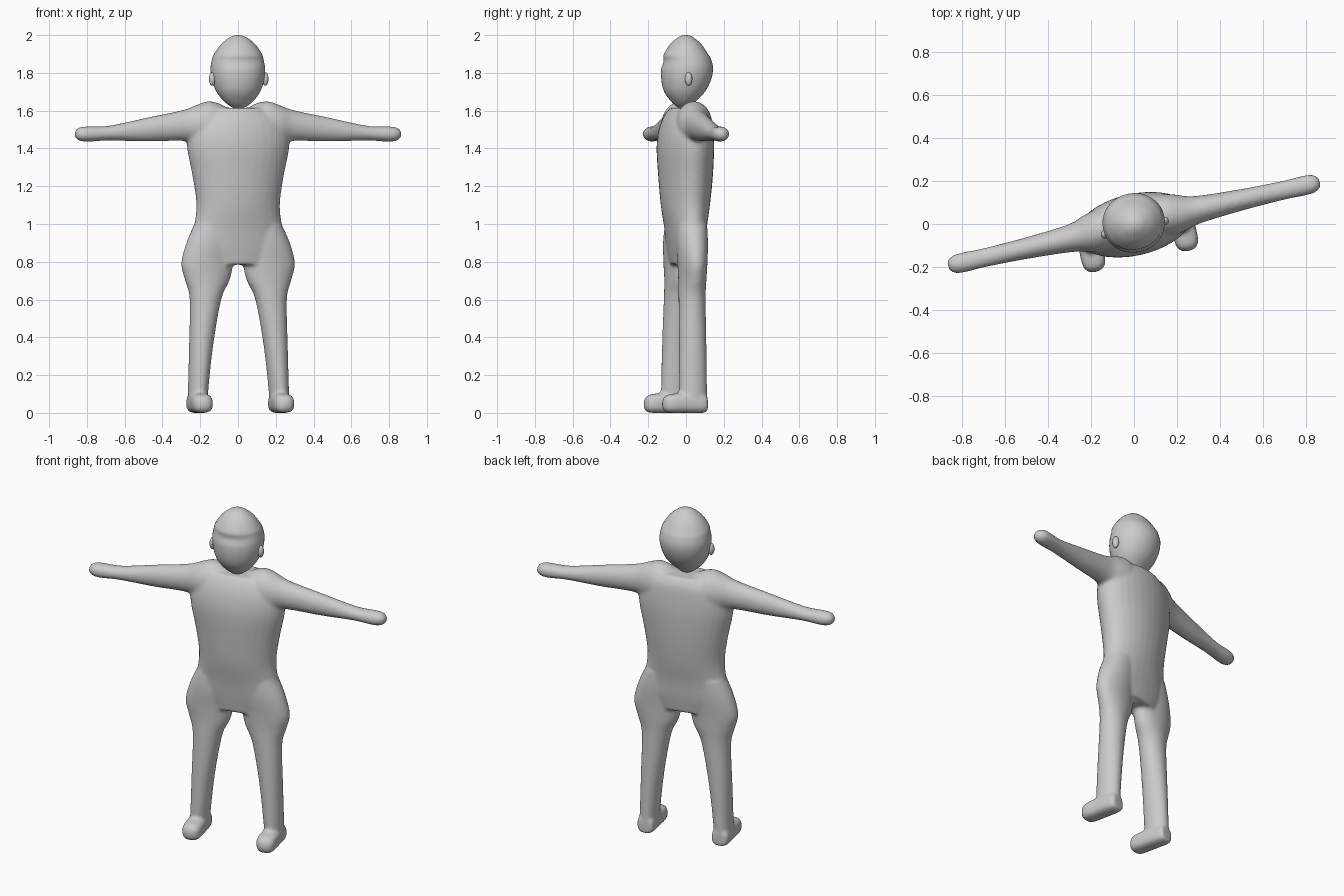
import bpy, bmesh, math
from mathutils import Vector

TURN = math.radians(12.7)  # the whole figure is turned slightly about z


def spline(rows, steps):
    """Catmull-Rom through rows of numbers."""
    out = []
    for i in range(len(rows) - 1):
        p = [rows[max(0, min(len(rows) - 1, i + k))] for k in (-1, 0, 1, 2)]
        for s in range(steps):
            t = s / steps
            out.append([0.5 * (2 * b + (c - a) * t + (2 * a - 5 * b + 4 * c - d) * t * t
                               + (3 * b - a - 3 * c + d) * t ** 3) for a, b, c, d in zip(*p)])
    return out + [list(rows[-1])]


def loft(bm, axis, rows, steps=4, seg=32, power=2.0, flip=1):
    """Rows: (position on axis, u min, u max, v min, v max); u, v are the other axes."""
    rings = []
    for w, u0, u1, v0, v1 in spline(rows, steps):
        ring = []
        for k in range(seg):
            a = 2 * math.pi * k / seg
            c, s = math.cos(a), math.sin(a)
            u = (u0 + u1) / 2 + (u1 - u0) / 2 * math.copysign(abs(c) ** (2 / power), c)
            v = (v0 + v1) / 2 + (v1 - v0) / 2 * math.copysign(abs(s) ** (2 / power), s)
            co = {'x': (w, u, v), 'y': (u, w, v), 'z': (u, v, w)}[axis]
            ring.append(bm.verts.new((co[0] * flip, co[1], co[2])))
        rings.append(ring)
    faces = [bm.faces.new((r[k], r[(k + 1) % seg], q[(k + 1) % seg], q[k]))
             for r, q in zip(rings, rings[1:]) for k in range(seg)]
    faces += [bm.faces.new(rings[0]), bm.faces.new(rings[-1])]
    bmesh.ops.recalc_face_normals(bm, faces=faces)


def finish(bm, name):
    for f in bm.faces:
        f.smooth = True
    mesh = bpy.data.meshes.new(name)
    bm.to_mesh(mesh)
    bm.free()
    ob = bpy.data.objects.new(name, mesh)
    bpy.context.collection.objects.link(ob)
    ob.rotation_euler.z = TURN
    return ob


# Body: torso, arms, legs and feet fused into one skin
bm = bmesh.new()
loft(bm, 'z', [
    (0.785, -.20, .20, -.075, .075), (0.88, -.26, .26, -.09, .09),
    (0.98, -.24, .24, -.105, .10), (1.10, -.225, .225, -.127, .12),
    (1.25, -.245, .245, -.14, .135), (1.40, -.275, .275, -.147, .14),
    (1.50, -.27, .27, -.135, .135), (1.57, -.23, .23, -.11, .125),
    (1.615, -.16, .16, -.08, .10)])
for side in (1, -1):
    # arm, starting in the shoulder hump
    loft(bm, 'x', [
        (.05, -.06, .08, 1.46, 1.61), (.10, -.08, .10, 1.42, 1.638),
        (.16, -.09, .105, 1.41, 1.65), (.22, -.085, .09, 1.42, 1.632),
        (.30, -.065, .065, 1.44, 1.603), (.50, -.05, .05, 1.437, 1.562),
        (.70, -.044, .044, 1.442, 1.52), (.80, -.046, .046, 1.436, 1.517),
        (.85, -.043, .043, 1.438, 1.514), (.878, -.027, .027, 1.452, 1.50),
        (.886, -.004, .004, 1.472, 1.48)], flip=side)
    # leg
    loft(bm, 'z', [
        (.03, .17, .272, -.075, .063), (.10, .168, .272, -.085, .064),
        (.35, .14, .266, -.083, .064), (.60, .094, .262, -.078, .064),
        (.70, .048, .287, -.075, .068), (.79, .028, .308, -.078, .072),
        (.90, .03, .28, -.085, .08), (1.0, .05, .235, -.08, .08)],
        flip=side)
    # foot
    loft(bm, 'y', [
        (.063, .185, .255, .01, .08), (.045, .172, .272, 0, .10),
        (-.06, .166, .276, 0, .105), (-.13, .166, .276, 0, .10),
        (-.162, .178, .264, .006, .088), (-.178, .205, .238, .03, .06)],
        power=2.8, flip=side)
body = finish(bm, "body")
rm = body.modifiers.new("fuse", 'REMESH')
rm.mode = 'VOXEL'
rm.voxel_size = 0.01
rm.use_smooth_shade = True
sm = body.modifiers.new("soften", 'SMOOTH')
sm.factor = 0.5
sm.iterations = 6

# Head: egg with a flatter face and a shallow brow
bm = bmesh.new()
loft(bm, 'z', [
    (1.608, -.008, .008, -.018, .0), (1.618, -.035, .035, -.045, .02),
    (1.65, -.078, .078, -.08, .053), (1.70, -.116, .116, -.115, .10),
    (1.76, -.138, .138, -.13, .131), (1.82, -.145, .145, -.131, .143),
    (1.87, -.137, .137, -.121, .133), (1.90, -.127, .127, -.116, .116),
    (1.95, -.092, .092, -.085, .082), (1.985, -.05, .05, -.046, .043),
    (1.997, -.022, .022, -.022, .02), (2.0, -.003, .003, -.004, .002)],
    seg=40, power=2.05)
for v in bm.verts:  # eye hollow below the brow
    if v.co.y < 0:
        k = math.exp(-((v.co.z - 1.855) / .02) ** 2) * math.exp(-(v.co.x / .09) ** 4)
        v.co.y += 0.006 * k
finish(bm, "head")

# Ears
for side, name in ((1, "ear_left"), (-1, "ear_right")):
    bm = bmesh.new()
    bmesh.ops.create_uvsphere(bm, u_segments=16, v_segments=10, radius=1)
    for v in bm.verts:
        v.co = Vector((v.co.x * .017 + side * .144, v.co.y * .02 - .018, v.co.z * .036 + 1.768))
    finish(bm, name)
